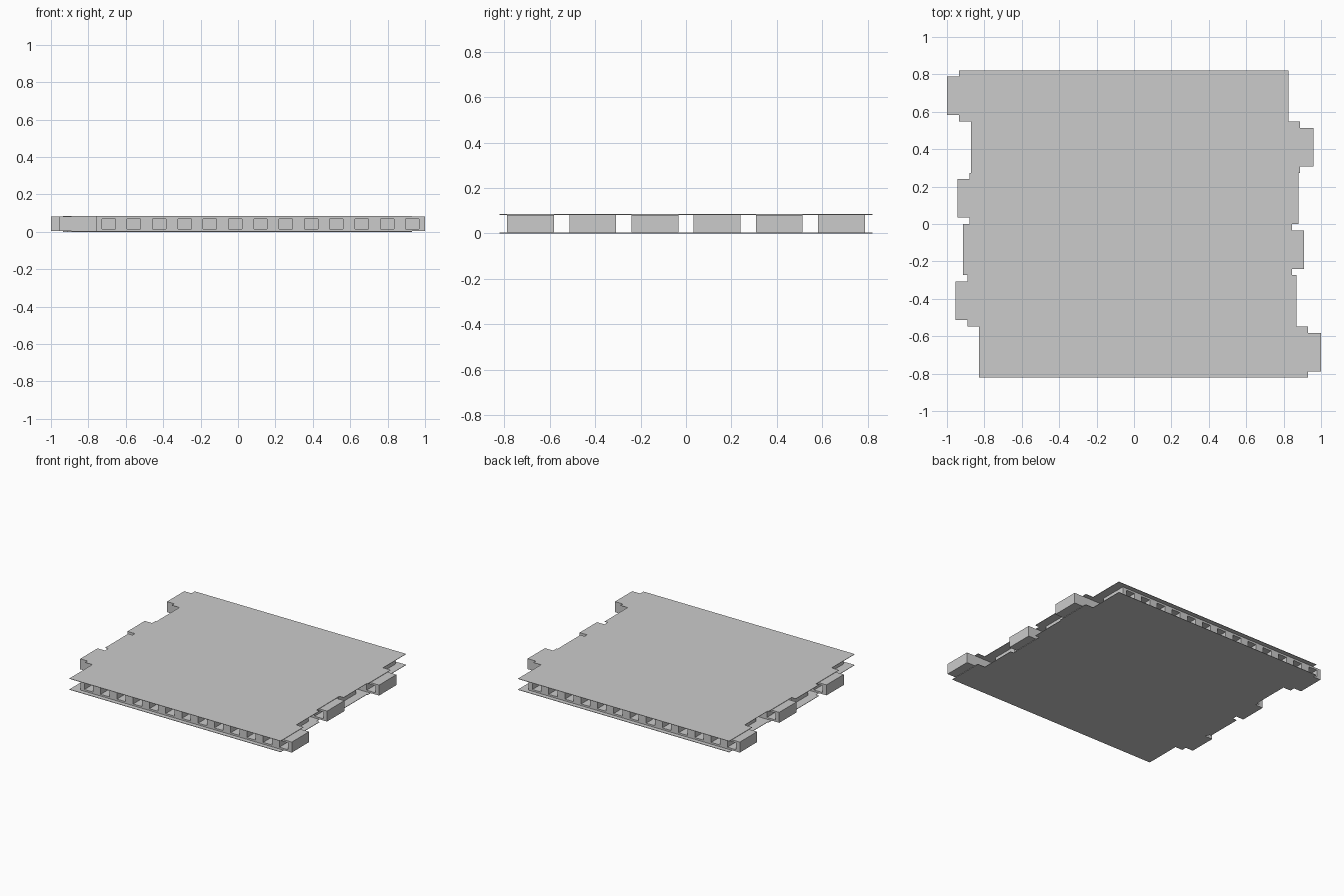
import bpy, bmesh
from mathutils import Vector

if "Cube" in bpy.data.objects:
    bpy.data.objects.remove(bpy.data.objects["Cube"])

PITCH = 0.274          # row spacing in y
LENGTH = 1.76          # row length in x
CELLS = 13             # pockets per row
T = 0.003              # skin thickness
HEIGHT = 0.085
# per row, front to back: left edge of the skins, left end of the core
ROWS = [(-0.83, -0.76), (-0.89, -0.955), (-0.915, -0.85),
        (-0.88, -0.945), (-0.872, -0.80), (-0.935, -1.0)]


def finish(bm, name):
    bmesh.ops.recalc_face_normals(bm, faces=bm.faces[:])
    mesh = bpy.data.meshes.new(name)
    bm.to_mesh(mesh)
    bm.free()
    obj = bpy.data.objects.new(name, mesh)
    bpy.context.collection.objects.link(obj)
    return obj


def skin(name, z):
    # stepped outline following the staggered rows
    right, left = [], []
    for i, (x, _) in enumerate(ROWS):
        y0 = (i - 3) * PITCH
        for y in (y0, y0 + PITCH):
            left.append((x, y, z))
            right.append((x + LENGTH, y, z))
    bm = bmesh.new()
    face = bm.faces.new([bm.verts.new(p) for p in right + left[::-1]])
    ext = bmesh.ops.extrude_face_region(bm, geom=[face])["geom"]
    bmesh.ops.translate(bm, vec=(0, 0, T),
                        verts=[v for v in ext if isinstance(v, bmesh.types.BMVert)])
    finish(bm, name)


def core_row(name, x0, yc, side):
    # solid bar with a line of pockets along one long side
    x1, hy = x0 + LENGTH, 0.103
    z0, z1 = T, HEIGHT - T
    bm = bmesh.new()
    bmesh.ops.create_cube(bm, size=1)
    for v in bm.verts:
        v.co = Vector((v.co.x * LENGTH + (x0 + x1) / 2,
                       v.co.y * 2 * hy + yc,
                       v.co.z * (z1 - z0) + (z0 + z1) / 2))
    step = LENGTH / CELLS
    lo, hi, zl, zh = 0.032, 0.104, 0.016, 0.068
    if side > 0:
        lo, hi = step - hi, step - lo
    cuts = [((x0 + k * step + d, 0, 0), (1, 0, 0))
            for k in range(CELLS) for d in (lo, hi)]
    cuts += [((0, 0, z), (0, 0, 1)) for z in (zl, zh)]
    for co, no in cuts:
        bmesh.ops.bisect_plane(bm, geom=bm.verts[:] + bm.edges[:] + bm.faces[:],
                               plane_co=co, plane_no=no)
    bm.normal_update()
    pockets = []
    for f in bm.faces:
        c = f.calc_center_median()
        if f.normal.y * side > 0.9 and zl < c.z < zh and lo < (c.x - x0) % step < hi:
            pockets.append(f)
    for f in bmesh.ops.extrude_discrete_faces(bm, faces=pockets)["faces"]:
        bmesh.ops.translate(bm, vec=(0, -side * 0.12, 0), verts=f.verts[:])
    finish(bm, name)


# thin skins below and above
skin("bottom_skin", 0)
skin("top_skin", HEIGHT - T)

# staggered core bars, alternately facing front and back
for i, (_, x) in enumerate(ROWS):
    core_row(f"core_row_{i + 1}", x, (i - 2.5) * PITCH, -1 if i % 2 == 0 else 1)
